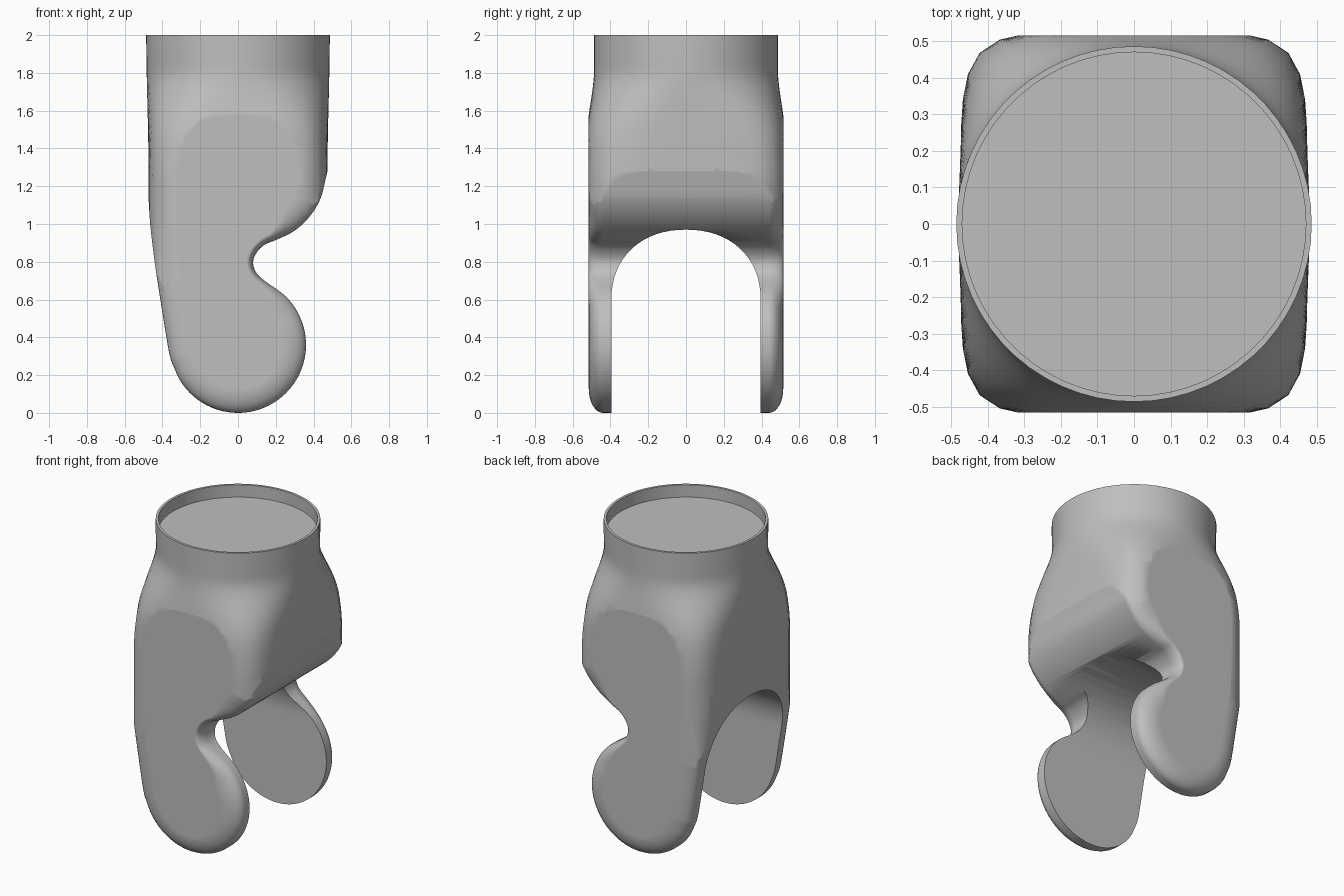
import bpy, bmesh, math
from mathutils import Vector

cube = bpy.data.objects.get("Cube")
if cube:
    bpy.data.objects.remove(cube, do_unlink=True)

grey = bpy.data.materials.new("plain grey")
grey.use_nodes = True
grey.diffuse_color = (0.52, 0.52, 0.52, 1)
grey.node_tree.nodes["Principled BSDF"].inputs["Base Color"].default_value = (0.52, 0.52, 0.52, 1)


def loft(name, rings):
    """Closed solid through rings with equal point counts."""
    bm = bmesh.new()
    vs = [[bm.verts.new(p) for p in ring] for ring in rings]
    n = len(vs[0])
    for a, b in zip(vs, vs[1:]):
        for i in range(n):
            j = (i + 1) % n
            bm.faces.new((a[i], a[j], b[j], b[i]))
    bm.faces.new(vs[0][::-1])
    bm.faces.new(vs[-1])
    bmesh.ops.recalc_face_normals(bm, faces=bm.faces[:])
    me = bpy.data.meshes.new(name)
    bm.to_mesh(me)
    bm.free()
    me.materials.append(grey)
    ob = bpy.data.objects.new(name, me)
    bpy.context.collection.objects.link(ob)
    return ob


def smoothstep(lo, hi, v):
    t = min(1, max(0, (v - lo) / (hi - lo)))
    return t * t * (3 - 2 * t)


def spline(pts, steps):
    """Catmull-Rom samples through the points."""
    p = [Vector(q) for q in pts]
    p = [2 * p[0] - p[1]] + p + [2 * p[-1] - p[-2]]
    out = []
    for a, b, c, d in zip(p, p[1:], p[2:], p[3:]):
        for k in range(steps):
            t = k / steps
            out.append(0.5 * (2 * b + (c - a) * t + (2 * a - 5 * b + 4 * c - d) * t * t
                              + (3 * b - a - 3 * c + d) * t ** 3))
    return out + [p[-2]]


# Side outline: bulge, notch, round lower lobe, tapering left edge
bulge = [(0.62, 2.1), (0.55, 1.6), (0.49, 1.35), (0.462, 1.23), (0.435, 1.13), (0.38, 1.04),
         (0.30, 0.965), (0.20, 0.915), (0.14, 0.89), (0.10, 0.85), (0.08, 0.80),
         (0.095, 0.745), (0.14, 0.70)]
lobe = [(0.36 * math.cos(math.radians(a)), 0.36 + 0.36 * math.sin(math.radians(a)))
        for a in range(48, -163, -15)]
left = [(-0.365, 0.32), (-0.40, 0.53), (-0.44, 0.79), (-0.465, 1.0), (-0.479, 1.18),
        (-0.53, 1.5), (-0.62, 2.1)]
outline = spline(bulge + lobe + left, 4)

# Rounding width is narrow around the notch and wide elsewhere
normals, widths = [], []
for i, p in enumerate(outline):
    d = outline[min(i + 1, len(outline) - 1)] - outline[max(i - 1, 0)]
    normals.append(Vector((d.y, -d.x)).normalized())
    near = smoothstep(0.08, 0.32, (p - Vector((0.12, 0.80))).length)
    widths.append((0.035 + 0.095 * near) * (1 - 0.7 * smoothstep(1.1, 1.5, p.y)))

layers = []
for k in range(9):
    t = math.pi / 2 * k / 8
    layers.append((1 - math.sin(t), 0.515 - 0.075 * (1 - math.cos(t))))
layers = [(w, -y) for w, y in layers] + [(w, y) for w, y in reversed(layers)]
rings = []
for w, y in layers:
    ring = []
    for p, nrm, wide in zip(outline, normals, widths):
        q = p + nrm * wide * w
        ring.append((q.x, y, q.y))
    rings.append(ring)
body = loft("fork_joint", rings)

# Envelope that blends a rounded square into the round neck
SIDES = 60
rings = []
for z in [-0.1, 0.6, 1.15] + [1.22 + 0.03 * k for k in range(22)] + [1.92, 2.0]:
    t = smoothstep(1.22, 1.82, z)
    s = smoothstep(1.45, 1.83, z)
    n = 6 - 4 * t
    a = 0.474 + 0.012 * smoothstep(1.3, 2.0, z)
    b = 0.525 - 0.039 * s
    ring = []
    for k in range(SIDES):
        c, d = math.cos(math.tau * k / SIDES), math.sin(math.tau * k / SIDES)
        r = (abs(c / a) ** n + abs(d / b) ** n) ** (-1 / n)
        ring.append((r * c, r * d, z))
    rings.append(ring)
envelope = loft("envelope_helper", rings)

# Arched slot between the two legs
arch = [(-0.395, -0.1)]
for k in range(33):
    t = math.pi * (1 - k / 32)
    c, d = math.cos(t), abs(math.sin(t))
    arch.append((math.copysign(abs(c) ** 0.92, c) * 0.395, 0.6 + 0.37 * d ** 0.92))
arch.append((0.395, -0.1))
slot = loft("slot_helper", [[(x, y, z) for y, z in arch] for x in (-0.9, 0.9)])

# Shallow recess inside the neck rim
recess = loft("recess_helper", [[(0.47 * math.cos(math.tau * k / SIDES),
                                  0.47 * math.sin(math.tau * k / SIDES), z)
                                 for k in range(SIDES)] for z in (1.92, 2.2)])

bpy.ops.object.select_all(action='DESELECT')
bpy.context.view_layer.objects.active = body
body.select_set(True)
for tool, op in ((envelope, 'INTERSECT'), (slot, 'DIFFERENCE'), (recess, 'DIFFERENCE')):
    tool.hide_render = True
    mod = body.modifiers.new(tool.name, 'BOOLEAN')
    mod.operation = op
    mod.solver = 'EXACT'
    mod.object = tool
    bpy.ops.object.modifier_apply(modifier=mod.name)
    bpy.data.objects.remove(tool, do_unlink=True)

bpy.ops.object.shade_smooth_by_angle(angle=math.radians(38))
weighted = body.modifiers.new("weighted normals", 'WEIGHTED_NORMAL')
weighted.keep_sharp = True
